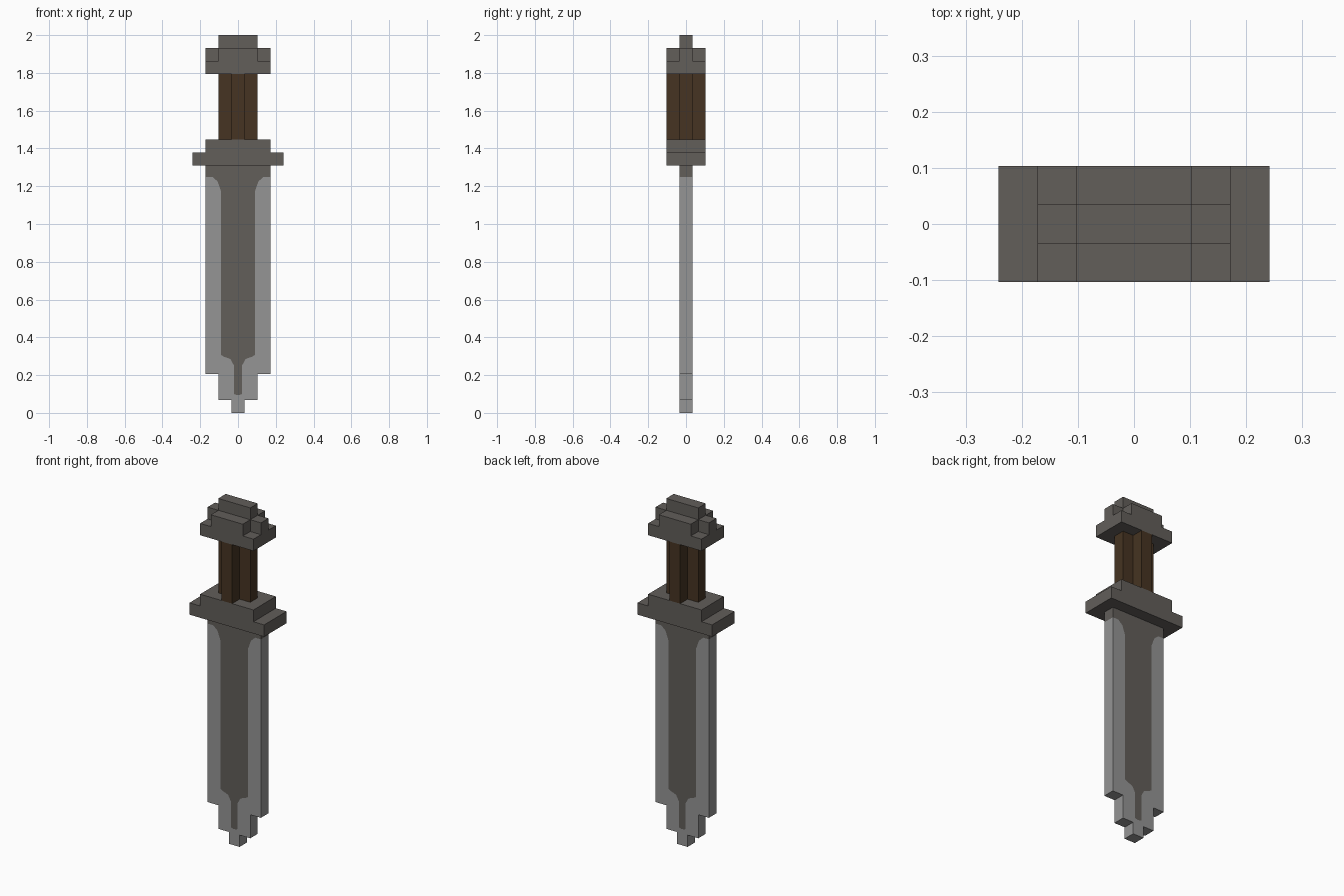
import bpy, bmesh
from mathutils import Vector

cube = bpy.data.objects.get("Cube")
if cube:
    bpy.data.objects.remove(cube, do_unlink=True)

U = 2 / 29          # one block of the stepped design


def linear(c):
    c /= 255
    return c / 12.92 if c <= 0.04045 else ((c + 0.055) / 1.055) ** 2.4


def material(name, rgb):
    m = bpy.data.materials.new(name)
    col = [linear(c) for c in rgb] + [1]
    m.diffuse_color = col
    m.use_nodes = True
    bsdf = next(n for n in m.node_tree.nodes if n.type == 'BSDF_PRINCIPLED')
    bsdf.inputs["Base Color"].default_value = col
    return m


DARK = material("dark_iron", (98, 94, 90))
LIGHT = material("light_steel", (149, 149, 149))
BROWN = material("brown_wood", (70, 52, 34))


def mirrored(half):
    """Closed outline from its +x half, listed from top to bottom."""
    return half + [(-x, z) for x, z in reversed(half)]


def prism(name, outlines, direction, mats):
    """Extrude neighbouring flat outlines (3D points) into one solid."""
    bm = bmesh.new()
    for i, pts in enumerate(outlines):
        f = bm.faces.new([bm.verts.new(p) for p in pts])
        f.material_index = i
    bmesh.ops.remove_doubles(bm, verts=bm.verts, dist=1e-5)
    res = bmesh.ops.extrude_face_region(bm, geom=bm.faces[:], use_keep_orig=True)
    moved = [v for v in res["geom"] if isinstance(v, bmesh.types.BMVert)]
    bmesh.ops.translate(bm, verts=moved, vec=Vector(direction))
    bmesh.ops.recalc_face_normals(bm, faces=bm.faces[:])
    me = bpy.data.meshes.new(name)
    bm.to_mesh(me)
    bm.free()
    for m in mats:
        me.materials.append(m)
    ob = bpy.data.objects.new(name, me)
    bpy.context.collection.objects.link(ob)
    return ob


def plan(name, pts, z0, z1, mat):
    """Upright solid from a plan outline, all sizes in blocks."""
    return prism(name, [[(x * U, y * U, z0 * U) for x, y in pts]],
                 (0, 0, (z1 - z0) * U), [mat])


def rect(a, b):
    return [(a, b), (-a, b), (-a, -b), (a, -b)]


def cross(a, b, c, d):
    """Plan of an a-by-d bar crossed by a c-by-b bar (half sizes)."""
    return mirrored([(c, b), (c, d), (a, d), (a, -d), (c, -d), (c, -b)])


# Blade: stepped steel edge around a dark central panel on both sides
collar = 1.25
panel = [(2.5 * U, collar), (0.135, collar), (0.108, 1.225), (0.09, 1.175),
         (0.09, 0.307), (0.075, 0.298), (0.04, 0.285), (0.021, 0.25),
         (0.021, 0.10), (0.008, 0.095)]
steps = [(2.5, 3), (1.5, 3), (1.5, 1), (0.5, 1), (0.5, 0)]
edge = [(x * U, z * U) for x, z in steps]
dark = mirrored([(2.5 * U, 19 * U)] + panel)


def front(pts):
    return [(x, -U / 2, z) for x, z in pts]


# The edge runs around the outside and returns along the panel
light = mirrored([(2.5 * U, collar)] + edge)
light += [(-x, z) for x, z in panel[1:]] + panel[:0:-1]
blade = prism("blade", [front(light), front(dark)], (0, U, 0), [LIGHT, DARK])
for f in blade.data.polygons:
    if abs(f.normal.y) < 0.5:
        f.material_index = int(f.center.z > collar)

# Guard: wide bar with a narrower step on top
guard = mirrored([(2.5, 21), (2.5, 20), (3.5, 20), (3.5, 19)])
prism("guard", [[(x * U, -1.5 * U, z * U) for x, z in guard]],
      (0, 3 * U, 0), [DARK])

# Grip: cross-shaped wooden post
plan("grip", cross(1.5, 1.5, 0.5, 0.5), 21, 26, BROWN)

# Pommel: plate, cross-shaped tier and top ridge
plan("pommel_plate", rect(2.5, 1.5), 26, 27, DARK)
plan("pommel_tier", cross(2.5, 1.5, 1.5, 0.5), 27, 28, DARK)
plan("pommel_ridge", rect(1.5, 0.5), 28, 29, DARK)
